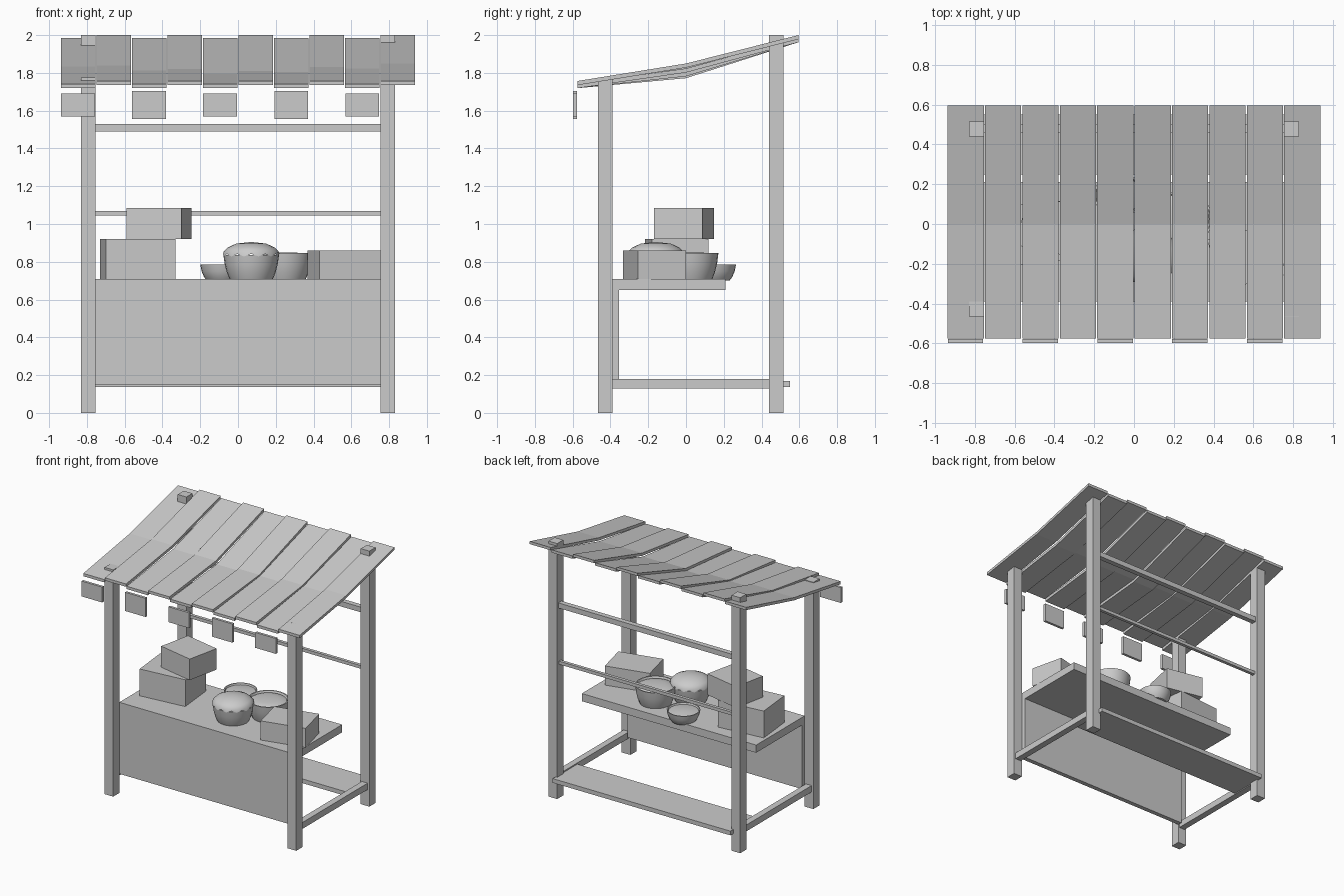
import bpy, bmesh, math
from mathutils import Matrix

if "Cube" in bpy.data.objects:
    bpy.data.objects.remove(bpy.data.objects["Cube"])

grey = bpy.data.materials.new("plain_grey")
grey.diffuse_color = (0.6, 0.6, 0.6, 1)
grey.use_nodes = True
grey.node_tree.nodes["Principled BSDF"].inputs["Base Color"].default_value = grey.diffuse_color


def finish(name, bm, smooth=False):
    bmesh.ops.recalc_face_normals(bm, faces=bm.faces)
    me = bpy.data.meshes.new(name)
    bm.to_mesh(me)
    bm.free()
    me.materials.append(grey)
    for p in me.polygons:
        p.use_smooth = smooth
    ob = bpy.data.objects.new(name, me)
    bpy.context.collection.objects.link(ob)
    if smooth:
        bpy.ops.object.select_all(action='DESELECT')
        ob.select_set(True)
        bpy.context.view_layer.objects.active = ob
        bpy.ops.object.shade_smooth_by_angle(angle=math.radians(40))
    return ob


def box(name, x0, x1, y0, y1, z0, z1, rot=0):
    """Box from its limits, turned about its own vertical axis."""
    bm = bmesh.new()
    m = (Matrix.Translation(((x0 + x1) / 2, (y0 + y1) / 2, (z0 + z1) / 2))
         @ Matrix.Rotation(rot, 4, 'Z')
         @ Matrix.Diagonal((x1 - x0, y1 - y0, z1 - z0, 1)))
    bmesh.ops.create_cube(bm, size=1, matrix=m)
    return finish(name, bm)


def lathe(name, profile, loc, n=24, wave=0.0):
    """Turn (radius, height) points about z; wave crimps the first ring."""
    bm = bmesh.new()
    rings = []
    for k, (r, z) in enumerate(profile):
        if r == 0:
            rings.append([bm.verts.new((0, 0, z))] * n)
            continue
        ring = []
        for i in range(n):
            a = 2 * math.pi * i / n
            dz = wave * (-1) ** i if k == 0 else 0
            ring.append(bm.verts.new((r * math.cos(a), r * math.sin(a), z + dz)))
        rings.append(ring)
    for a, b in zip(rings, rings[1:]):
        for i in range(n):
            j = (i + 1) % n
            quad = [a[i], a[j], b[j], b[i]]
            bm.faces.new(list(dict.fromkeys(quad)))
    bmesh.ops.translate(bm, verts=bm.verts, vec=loc)
    return finish(name, bm, True)


def roof_plank(name, x0, x1, front, mid, back, t=0.022):
    """Plank sagging at its middle; heights are of the top face."""
    bm = bmesh.new()
    pts = [(-0.575, front), (0, mid), (0.595, back)]
    loops = []
    for y, z in pts:
        loops.append([bm.verts.new(c) for c in
                      ((x0, y, z), (x1, y, z), (x1, y, z - t), (x0, y, z - t))])
    for a, b in zip(loops, loops[1:]):
        for i in range(4):
            j = (i + 1) % 4
            bm.faces.new((a[i], a[j], b[j], b[i]))
    bm.faces.new(loops[0])
    bm.faces.new(loops[-1])
    return finish(name, bm)


# Frame: posts and side beams
for s, side in ((-1, "left"), (1, "right")):
    a, b = sorted((s * 0.755, s * 0.83))
    box(f"front_post_{side}", a, b, -0.465, -0.39, 0, 1.775)
    box(f"back_post_{side}", a, b, 0.44, 0.515, 0, 2.0)
    a, b = sorted((s * 0.765, s * 0.815))
    box(f"side_beam_{side}", a, b, -0.39, 0.44, 0.13, 0.18)

# Back rails, counter, front panel, low shelf
box("upper_rail", -0.755, 0.755, 0.46, 0.5, 1.49, 1.53)
box("lower_rail", -0.755, 0.755, 0.465, 0.49, 1.045, 1.07)
box("counter_top", -0.755, 0.755, -0.39, 0.21, 0.65, 0.71)
box("front_panel", -0.755, 0.755, -0.39, -0.355, 0.15, 0.65)
box("low_shelf", -0.77, 0.77, 0.25, 0.55, 0.137, 0.17)

# Roof planks, alternating low and high, with hanging flaps under the low ones
for i in range(10):
    x0 = -0.94 + 0.188 * i
    low = i % 2 == 0
    drop = 0.016 if low else 0
    xc = abs(x0 + 0.094)
    mid = 1.85 - 0.045 * (1 - xc / 0.85) - drop
    roof_plank(f"roof_plank_{i + 1}", x0 + 0.003, x0 + 0.185,
               1.757 - drop, mid, 2.0 - drop)
    if low:
        e = 0.013 if i in (2, 6) else 0
        box(f"hanging_flap_{i // 2 + 1}", x0 + 0.004, x0 + 0.182,
            -0.598, -0.578, 1.57 - e, 1.69 + e)

# Goods: boxes
box("large_box", -0.716, -0.344, -0.20, 0.10, 0.71, 0.92, 0.1)
box("stacked_box", -0.567, -0.27, -0.14, 0.12, 0.92, 1.085, -0.21)
box("small_box", 0.395, 0.738, -0.298, -0.036, 0.71, 0.86, 0.235)

# Goods: bowls with domed or shallow fillings
bowl = [(0, 0), (0.115, 0), (0.128, 0.03), (0.14, 0.075), (0.147, 0.125),
        (0.138, 0.125), (0.13, 0.11)]
lathe("front_bowl", bowl, (0.07, -0.16, 0.71))
lathe("front_bowl_dome", [(0.149, 0.125), (0.145, 0.145), (0.125, 0.165),
                          (0.08, 0.186), (0, 0.195)],
      (0.07, -0.16, 0.71), 24, 0.007)
lathe("right_bowl", [(r, z * 1.1) for r, z in bowl], (0.245, 0.025, 0.71))
lathe("right_bowl_filling", [(0.14, 0.12), (0.12, 0.13), (0.07, 0.138), (0, 0.14)],
      (0.245, 0.025, 0.71), 16)
lathe("back_bowl", [(0, 0), (0.085, 0), (0.1, 0.02), (0.113, 0.05),
                    (0.12, 0.085), (0.112, 0.085), (0.105, 0.07)],
      (-0.08, 0.145, 0.70))
lathe("back_bowl_filling", [(0.108, 0.074), (0.06, 0.082), (0, 0.085)],
      (-0.08, 0.145, 0.70), 16)
